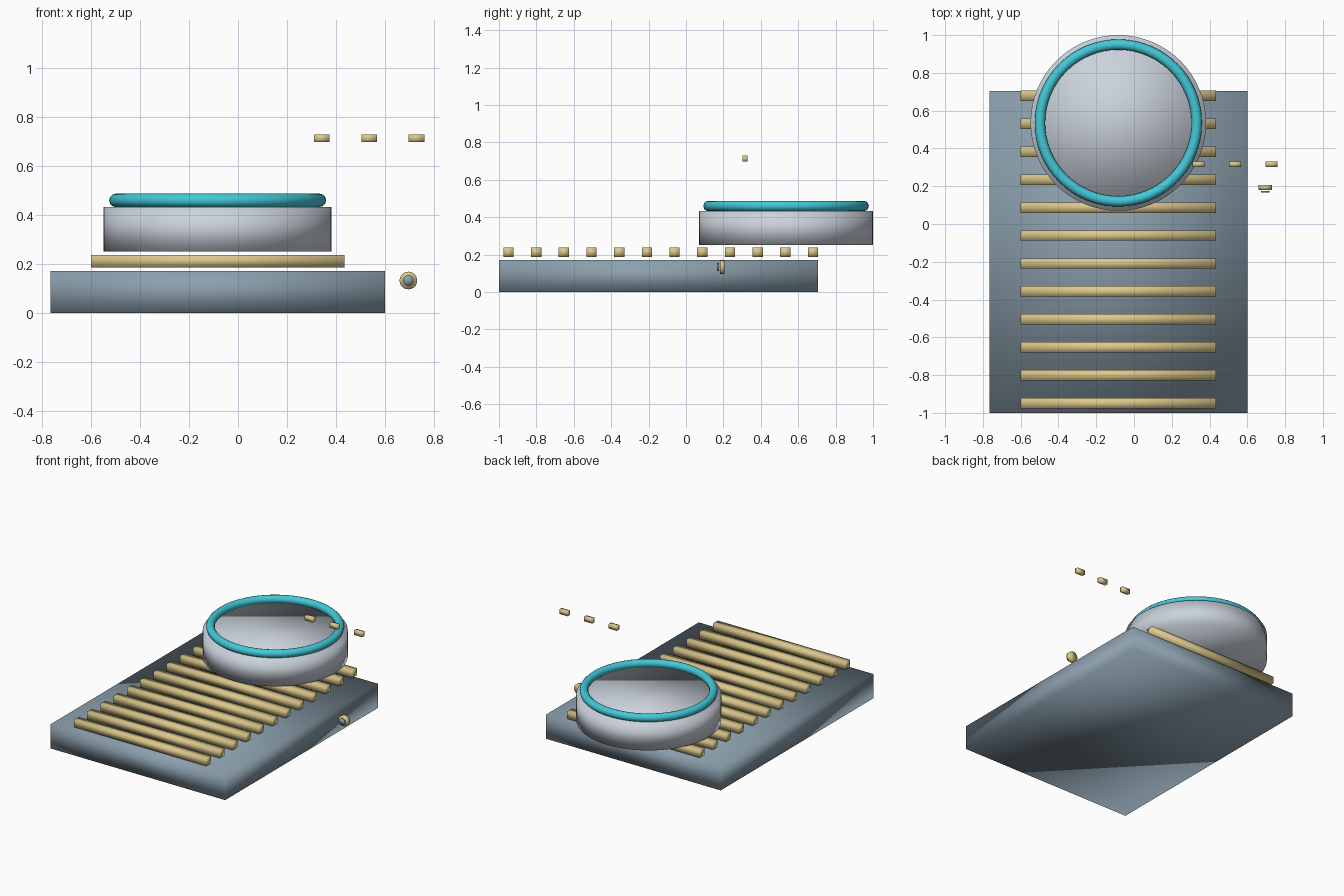
import bpy
from math import radians

cube = bpy.data.objects.get("Cube")
if cube:
    bpy.data.objects.remove(cube, do_unlink=True)


def material(name, rgb):
    mat = bpy.data.materials.new(name)
    mat.use_nodes = True
    colour = (*rgb, 1)
    mat.diffuse_color = colour
    mat.node_tree.nodes["Principled BSDF"].inputs["Base Color"].default_value = colour
    return mat


SLATE = material("slate blue", (0.26, 0.35, 0.42))
SILVER = material("silver", (0.60, 0.65, 0.72))
TEAL = material("teal", (0.055, 0.58, 0.68))
GOLD = material("pale gold", (0.72, 0.58, 0.26))


def finish(name, mat):
    """Name, colour and softly shade the newly added primitive."""
    obj = bpy.context.object
    obj.name = name
    obj.data.materials.append(mat)
    bpy.ops.object.shade_smooth()
    return obj


def box(name, mat, low, high):
    centre = [(a + b) / 2 for a, b in zip(low, high)]
    bpy.ops.mesh.primitive_cube_add(size=1, location=centre)
    bpy.context.object.scale = [b - a for a, b in zip(low, high)]
    bpy.ops.object.transform_apply(location=False, rotation=False, scale=True)
    return finish(name, mat)


def disc(name, mat, centre, radius, depth, sides, tilt=0):
    bpy.ops.mesh.primitive_cylinder_add(vertices=sides, radius=radius, depth=depth,
                                        location=centre, rotation=(radians(tilt), 0, 0))
    return finish(name, mat)


# Platform
box("base", SLATE, (-0.765, -1, 0), (0.6, 0.705, 0.172))

# Row of slats across the platform
for i in range(12):
    y = -0.949 + 0.148 * i
    box(f"slat_{i + 1}", GOLD, (-0.6, y - 0.0275, 0.187), (0.435, y + 0.0275, 0.238))

# Round drum with its rim
DRUM_X, DRUM_Y = -0.083, 0.535
disc("drum", SILVER, (DRUM_X, DRUM_Y, 0.3425), 0.465, 0.181, 64)
bpy.ops.mesh.primitive_torus_add(location=(DRUM_X, DRUM_Y, 0.46), major_radius=0.415,
                                 minor_radius=0.0275, major_segments=64, minor_segments=12)
finish("rim", TEAL)

# Three floating blocks
for i in range(3):
    x = 0.342 + 0.193 * i
    box(f"block_{i + 1}", GOLD, (x - 0.032, 0.303, 0.697), (x + 0.032, 0.33, 0.729))

# Side knob and its front cap
disc("knob", GOLD, (0.695, 0.194, 0.133), 0.036, 0.026, 24, 90)
disc("knob_cap", SLATE, (0.695, 0.171, 0.133), 0.022, 0.01, 24, 90)
